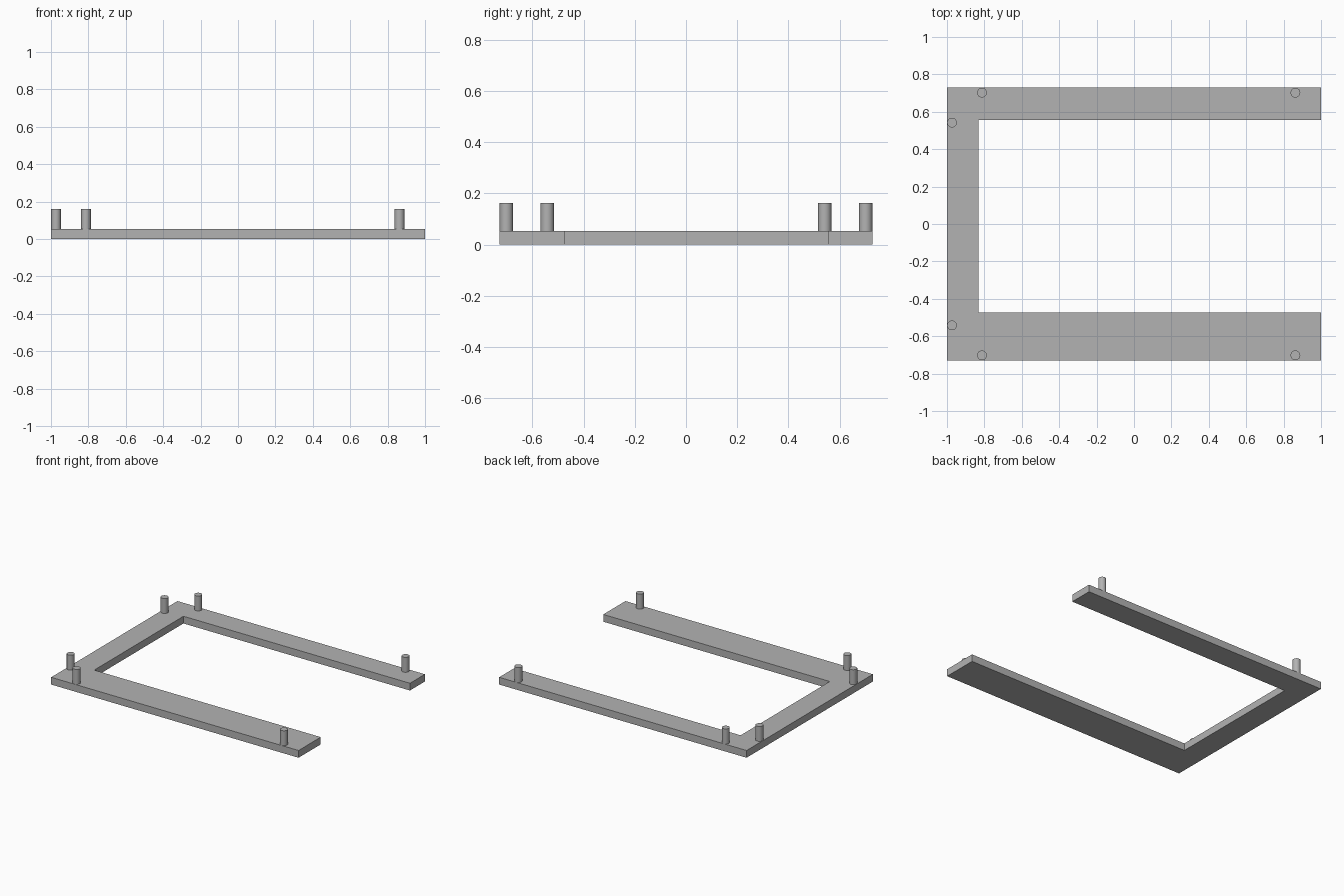
import bpy
import bmesh
import math

default = bpy.data.objects.get("Cube")
if default:
    bpy.data.objects.remove(default, do_unlink=True)

PLATE_TOP = 0.053
PEG_TOP = 0.162
PEG_RADIUS = 0.026
HALF_DEPTH = 0.729

grey = bpy.data.materials.new("plain grey")
grey.use_nodes = True
colour = (0.45, 0.45, 0.45, 1)
grey.diffuse_color = colour
grey.node_tree.nodes["Principled BSDF"].inputs["Base Color"].default_value = colour


# U-shaped plate, open on the left, with a wider front arm
def make_plate():
    back, front, spine = 0.557, -0.473, -0.831
    outline = [(-1, -HALF_DEPTH), (1, -HALF_DEPTH), (1, front), (spine, front),
               (spine, back), (1, back), (1, HALF_DEPTH), (-1, HALF_DEPTH)]
    mesh = bpy.data.meshes.new("u_plate")
    bm = bmesh.new()
    base = bm.faces.new([bm.verts.new((x, y, 0)) for x, y in outline])
    solid = bmesh.ops.extrude_face_region(bm, geom=[base])
    moved = [v for v in solid["geom"] if isinstance(v, bmesh.types.BMVert)]
    bmesh.ops.translate(bm, verts=moved, vec=(0, 0, PLATE_TOP))
    bmesh.ops.recalc_face_normals(bm, faces=bm.faces)
    bm.to_mesh(mesh)
    bm.free()
    plate = bpy.data.objects.new("u_plate", mesh)
    bpy.context.collection.objects.link(plate)
    mesh.materials.append(grey)


# Round upright locating peg, standing on the plate
def make_peg(name, x, y):
    bpy.ops.mesh.primitive_cylinder_add(
        vertices=32, radius=PEG_RADIUS, depth=PEG_TOP - PLATE_TOP,
        location=(x, y, (PEG_TOP + PLATE_TOP) / 2))
    peg = bpy.context.object
    peg.name = name
    peg.data.materials.append(grey)
    bpy.ops.object.shade_smooth_by_angle(angle=math.radians(40))


make_plate()
for side, sign in (("front", -1), ("back", 1)):
    make_peg(side + "_spine_peg", -0.973, sign * 0.542)
    make_peg(side + "_corner_peg", -0.813, sign * 0.702)
    make_peg(side + "_end_peg", 0.863, sign * 0.702)
